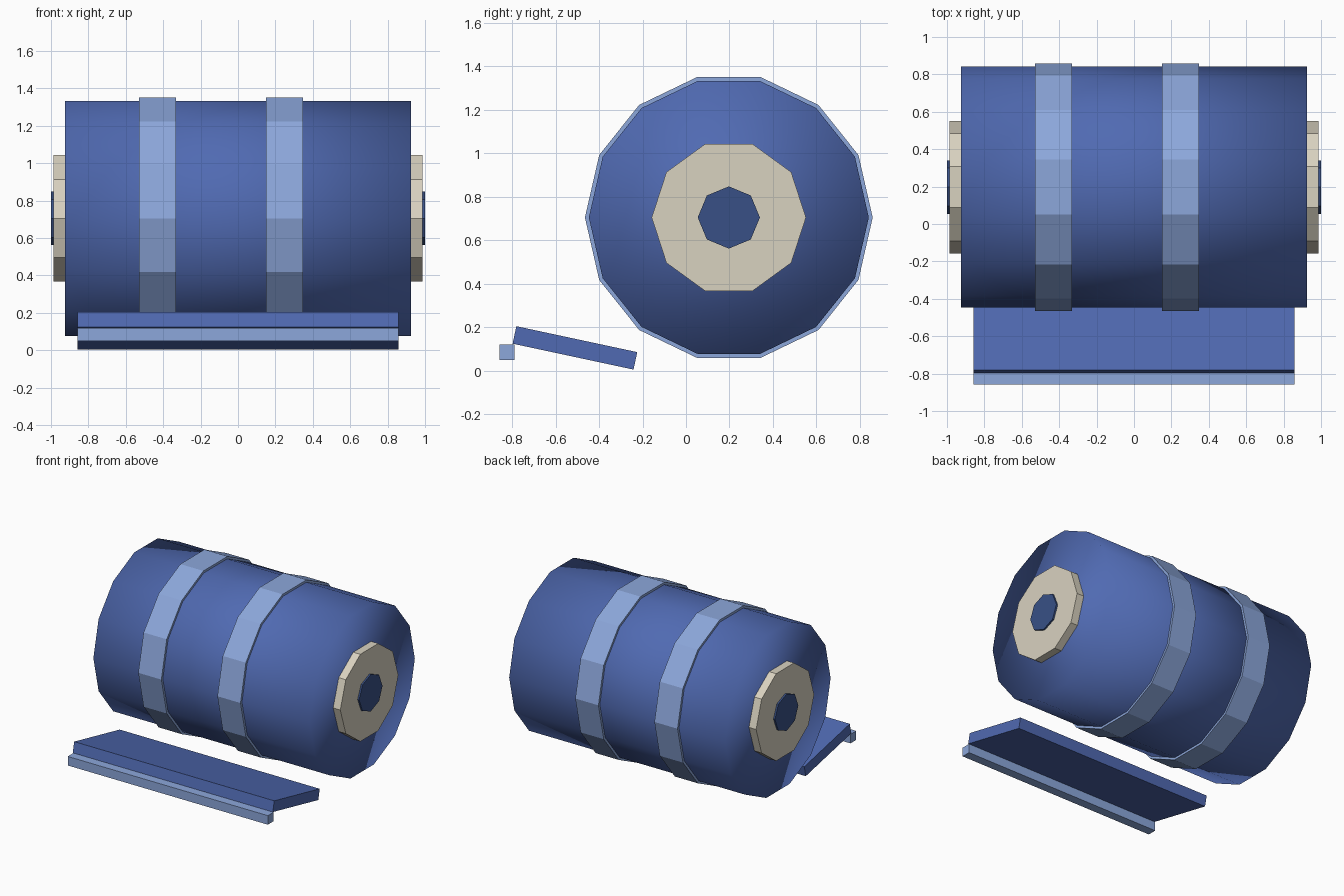
import bpy
import bmesh
from math import cos, sin, tau, radians
from mathutils import Matrix, Vector

if "Cube" in bpy.data.objects:
    bpy.data.objects.remove(bpy.data.objects["Cube"], do_unlink=True)


def material(name, *srgb):
    mat = bpy.data.materials.new(name)
    mat.use_nodes = True
    color = [((c / 255 + 0.055) / 1.055) ** 2.4 for c in srgb] + [1]
    mat.diffuse_color = color
    mat.node_tree.nodes["Principled BSDF"].inputs["Base Color"].default_value = color
    return mat


blue = material("drum blue", 80, 106, 178)
light_blue = material("band light blue", 140, 167, 219)
cream = material("hub cream", 217, 210, 192)
dark_blue = material("axle dark blue", 56, 80, 134)

AXIS_Y, AXIS_Z = 0.197, 0.705


def add_object(name, bm, mat):
    bmesh.ops.recalc_face_normals(bm, faces=bm.faces[:])
    mesh = bpy.data.meshes.new(name)
    bm.to_mesh(mesh)
    bm.free()
    mesh.materials.append(mat)
    obj = bpy.data.objects.new(name, mesh)
    bpy.context.collection.objects.link(obj)
    return obj


def disc(name, sides, radius, x0, x1, mat):
    """Polygonal prism lying along x on the drum axis."""
    bm = bmesh.new()
    angles = [tau * i / sides for i in range(sides)]
    rim = [bm.verts.new((x0, AXIS_Y + radius * cos(a), AXIS_Z + radius * sin(a)))
           for a in angles]
    cap = bm.faces.new(rim)
    bm.faces.ensure_lookup_table()
    ext = bmesh.ops.extrude_face_region(bm, geom=[cap], use_keep_orig=True)
    moved = [v for v in ext["geom"] if isinstance(v, bmesh.types.BMVert)]
    bmesh.ops.translate(bm, vec=(x1 - x0, 0, 0), verts=moved)
    return add_object(name, bm, mat)


def box(name, center, size, tilt, mat):
    bm = bmesh.new()
    place = (Matrix.Translation(Vector(center)) @ Matrix.Rotation(radians(tilt), 4, "X")
             @ Matrix.Diagonal((*size, 1)))
    bmesh.ops.create_cube(bm, size=1, matrix=place)
    return add_object(name, bm, mat)


# Softly shaded drum
drum = disc("drum", 14, 0.644, -0.926, 0.926, blue)
drum.data.shade_smooth()

# Faceted bands around the drum
for name, x in (("right_band", -0.43), ("left_band", 0.248)):
    disc(name, 14, 0.662, x - 0.099, x + 0.099, light_blue)

# Hub and axle end on both sides
for side, s in (("left", 1), ("right", -1)):
    disc(side + "_hub", 10, 0.355, s * 0.91, s * 0.987, cream)
    disc(side + "_axle_end", 8, 0.143, s * 0.95, s, dark_blue)

# Tilted plate and its front lip
box("tilted_plate", (0, -0.511, 0.105), (1.714, 0.569, 0.082), -12.1, blue)
box("plate_lip", (0, -0.824, 0.085), (1.714, 0.07, 0.07), 0, light_blue)
